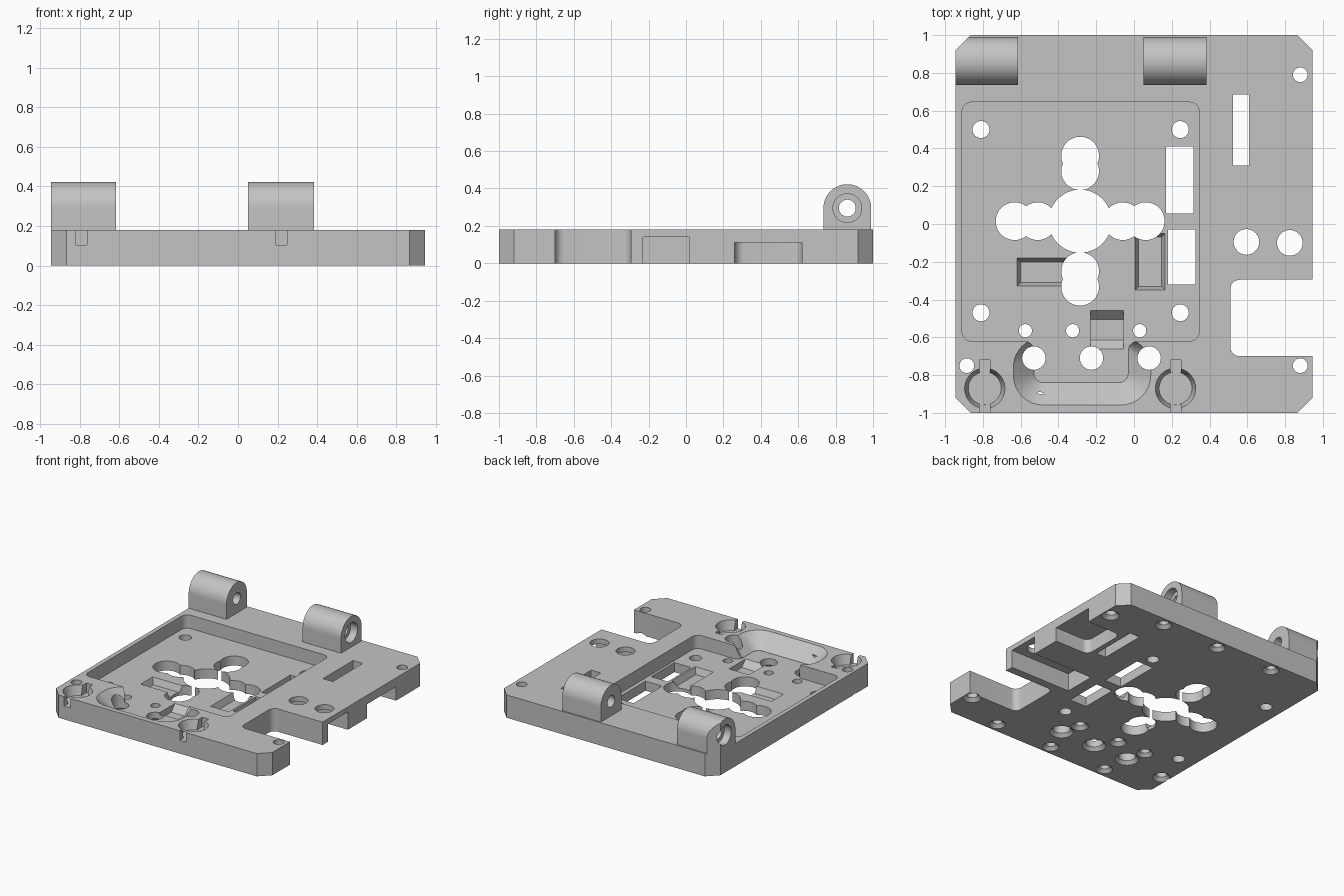
import bpy, bmesh, math
from mathutils import Vector

if "Cube" in bpy.data.objects:
    bpy.data.objects.remove(bpy.data.objects["Cube"])

grey = bpy.data.materials.new("plain grey")
grey.use_nodes = True
colour = (0.55, 0.55, 0.55, 1)
grey.diffuse_color = colour
grey.node_tree.nodes["Principled BSDF"].inputs["Base Color"].default_value = colour

TOP, FLOOR = 0.18, 0.075
LOW, HIGH = -0.1, 0.6


def rect(x0, x1, y0, y1):
    return [(x0, y0), (x1, y0), (x1, y1), (x0, y1)]


def circle(x, y, r, n=48):
    return [(x + r * math.cos(math.tau * i / n), y + r * math.sin(math.tau * i / n))
            for i in range(n)]


def rounded(points, r, steps=8):
    """Fillet every corner of a right-angled outline, convex or concave."""
    out = []
    for i, p in enumerate(points):
        p = Vector(p)
        a = (Vector(points[i - 1]) - p).normalized() * r
        b = (Vector(points[(i + 1) % len(points)]) - p).normalized() * r
        for k in range(steps + 1):
            t = math.pi / 2 * k / steps
            out.append(tuple(p + a * (1 - math.sin(t)) + b * (1 - math.cos(t))))
    return out


def loft(name, lower, upper, z0, z1, along_x=False):
    """Solid between two outlines, stacked along z or along x."""
    bm = bmesh.new()
    rings = []
    for outline, h in ((lower, z0), (upper, z1)):
        rings.append([bm.verts.new((h, a, b) if along_x else (a, b, h)) for a, b in outline])
    n = len(lower)
    bm.faces.new(rings[0][::-1])
    bm.faces.new(rings[1])
    for i in range(n):
        j = (i + 1) % n
        bm.faces.new((rings[0][i], rings[0][j], rings[1][j], rings[1][i]))
    bmesh.ops.recalc_face_normals(bm, faces=bm.faces)
    mesh = bpy.data.meshes.new(name)
    bm.to_mesh(mesh)
    bm.free()
    obj = bpy.data.objects.new(name, mesh)
    bpy.context.collection.objects.link(obj)
    mesh.materials.append(grey)
    return obj


def prism(name, outline, z0, z1, along_x=False):
    return loft(name, outline, outline, z0, z1, along_x)


def cut(body, cutter):
    mod = body.modifiers.new("cut", 'BOOLEAN')
    mod.operation = 'DIFFERENCE'
    mod.solver = 'EXACT'
    mod.object = cutter
    bpy.context.view_layer.objects.active = body
    bpy.ops.object.modifier_apply(modifier=mod.name)
    bpy.data.objects.remove(cutter)


def cut_prism(body, outline, z0=LOW, z1=HIGH, along_x=False):
    cut(body, prism("cutter", outline, z0, z1, along_x))


def hole(x, y, r, sink=0.0, top=HIGH):
    """Round hole from below, with an optional countersink underneath."""
    cut_prism(plate, circle(x, y, r, 32), LOW, top)
    if sink:
        e = 0.005
        cut(plate, loft("cutter", circle(x, y, sink + e, 32), circle(x, y, r, 32), -e, 0.025))


def finish(obj):
    bpy.ops.object.select_all(action='DESELECT')
    obj.select_set(True)
    bpy.context.view_layer.objects.active = obj
    bpy.ops.object.shade_smooth_by_angle(angle=math.radians(30))


# Base plate with chamfered corners
W, C = 0.945, 0.08
plate = prism("base_plate", [(-W + C, -1), (W - C, -1), (W, -1 + C), (W, 1 - C),
                             (W - C, 1), (-W + C, 1), (-W, 1 - C), (-W, -1 + C)], 0, TOP)

# Main pocket with its front extension, and the sloped scoop round it
cut_prism(plate, rounded([(-0.91, -0.62), (-0.53, -0.62), (-0.53, -0.84), (-0.03, -0.84),
                          (-0.03, -0.62), (0.345, -0.62), (0.345, 0.645), (-0.91, 0.645)],
                         0.05), FLOOR, HIGH)
cut(plate, loft("cutter", rounded(rect(-0.53, -0.03, -0.84, -0.62), 0.05),
                rounded(rect(-0.64, 0.09, -0.96, -0.6), 0.16), FLOOR + 0.001, TOP + 0.001))

# Cross-shaped opening
cx, cy = -0.285, 0.015
cut_prism(plate, circle(cx, cy, 0.167))
for dx, dy in ((1, 0), (-1, 0), (0, 1), (0, -1)):
    for d in (0.347, 0.225 if dx else 0.265):
        cut_prism(plate, circle(cx + dx * d, cy + dy * d, 0.1))

# Rectangular windows
for x0, x1, y0, y1 in ((0.17, 0.315, 0.055, 0.41), (0.18, 0.325, -0.32, -0.03),
                       (0.525, 0.61, 0.31, 0.685)):
    cut_prism(plate, rect(x0, x1, y0, y1))

# Shallow recesses with sloped sides in the pocket floor
for x0, x1, y0, y1, s in ((-0.62, -0.3, -0.33, -0.18, 0.02), (0.005, 0.165, -0.35, -0.05, 0.02),
                          (-0.23, -0.055, -0.665, -0.455, 0.05)):
    side = min(s, 0.02) if s < 0.03 else 0.001
    cut(plate, loft("cutter", rect(x0 + side, x1 - side, y0 + s, y1 - s),
                    rect(x0, x1, y0, y1), 0.025, FLOOR + 0.002))

# Side notch and the two channels under the right edge
cut_prism(plate, rounded(rect(0.51, 1.1, -0.7, -0.295), 0.05))
cut_prism(plate, rect(0.42, 1.1, -0.23, 0.02), LOW, 0.14)
cut_prism(plate, rounded(rect(0.65, 1.1, 0.26, 0.62), 0.05), LOW, 0.11)

# Cable holes and pocket corner holes
for x, y in ((0.595, -0.095), (0.825, -0.1)):
    hole(x, y, 0.068)
for x in (-0.81, 0.245):
    for y in (-0.47, 0.5):
        hole(x, y, 0.045)

# Countersunk holes
for x in (-0.53, -0.225, 0.08):
    hole(x, -0.71, 0.062, 0.085)
for x in (-0.575, -0.325, 0.03):
    hole(x, -0.565, 0.035, 0.06)
for x, y in ((0.88, -0.75), (0.88, 0.79), (-0.885, -0.75)):
    hole(x, y, 0.039, 0.065)
for x in (-0.5, 0, 0.5):
    for y in (-0.925, 0.925):
        hole(x, y, 0.035, 0.06, 0.13)

# Round front sockets with a keyway
for x in (-0.79, 0.22):
    cut(plate, loft("cutter", circle(x, -0.87, 0.087), circle(x, -0.87, 0.107), 0.104, TOP + 0.001))
    cut_prism(plate, rect(x - 0.028, x + 0.028, -1.1, -0.72), 0.105, HIGH)
finish(plate)

# Hinge knuckles, counterbored on their outer ends
hy, hz, hr = 0.8625, 0.295, 0.1275
arch = [(hy + hr * math.cos(math.pi * i / 32), hz + hr * math.sin(math.pi * i / 32))
        for i in range(33)]
arch = [(hy - hr, 0.175), (hy + hr, 0.175)] + arch
for name, x0, x1, outer in (("left_end_knuckle", -W, -0.615, -W), ("middle_knuckle", 0.05, 0.385, 0.385)):
    knuckle = prism(name, arch, x0, x1, True)
    cut_prism(knuckle, circle(hy, hz, 0.045), x0 - 0.1, x1 + 0.1, True)
    cut_prism(knuckle, circle(hy, hz, 0.077), outer - 0.06, outer + 0.06, True)
    if x0 == -W:
        cut_prism(knuckle, [(-W - 0.1, 1 - C - 0.1), (-W + C + 0.1, 1.1), (-W - 0.1, 1.1)])
    finish(knuckle)
